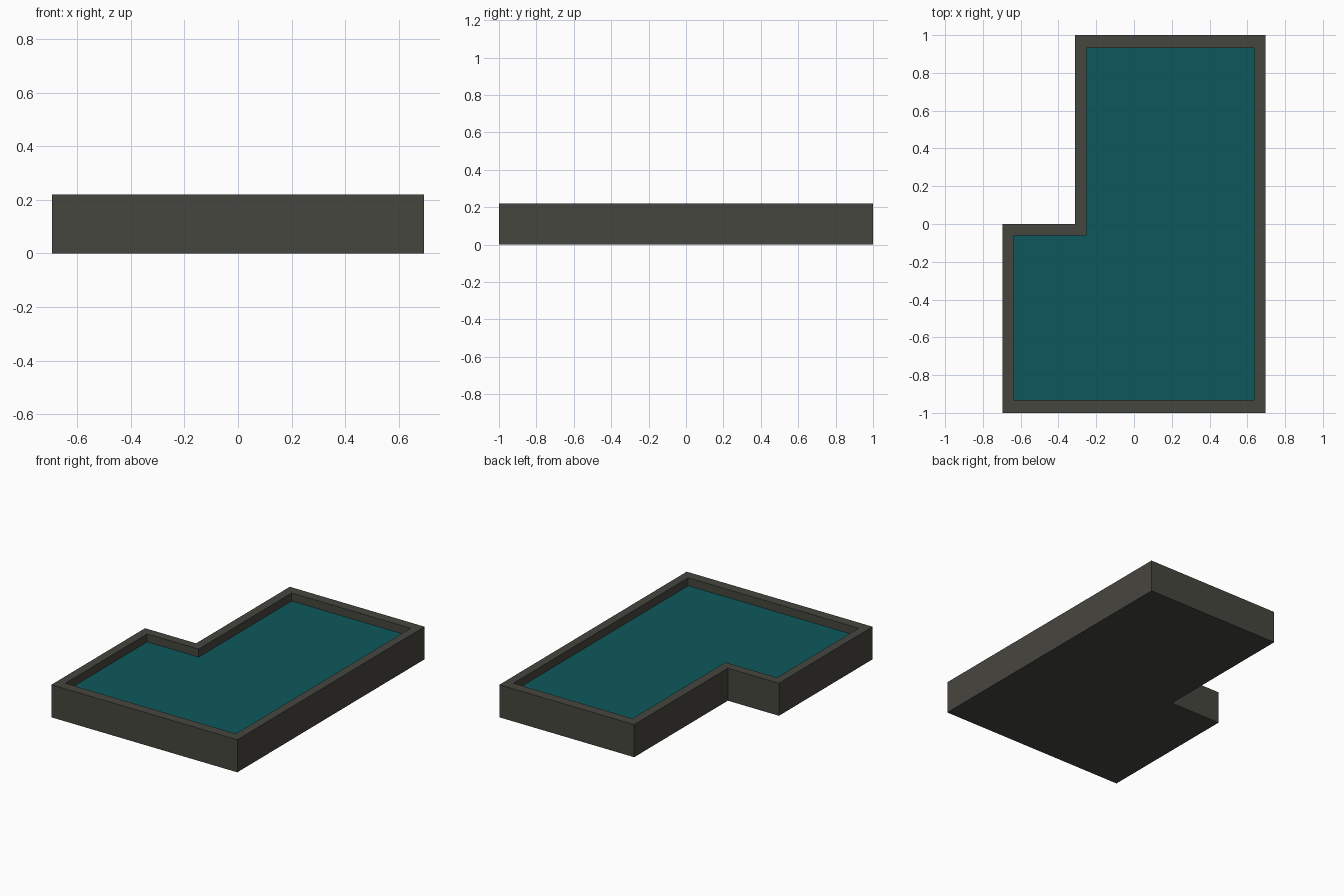
import bpy, bmesh

if "Cube" in bpy.data.objects:
    bpy.data.objects.remove(bpy.data.objects["Cube"])

RIM_Z, FLOOR_Z, WATER_Z = 0.22, 0.06, 0.166

def outline(left, right, front, back, notch_x, notch_y):
    """Counter-clockwise L-shaped outline with a notch at the back left."""
    return [(left, front), (right, front), (right, back),
            (notch_x, back), (notch_x, notch_y), (left, notch_y)]

OUTER = outline(-0.695, 0.695, -1.0, 1.0, -0.313, 0.0)
INNER = outline(-0.637, 0.637, -0.933, 0.933, -0.252, -0.06)

def material(name, color):
    m = bpy.data.materials.new(name)
    m.diffuse_color = (*color, 1)
    m.use_nodes = True
    m.node_tree.nodes["Principled BSDF"].inputs["Base Color"].default_value = m.diffuse_color
    return m

def finish(bm, name, mat):
    me = bpy.data.meshes.new(name)
    bm.to_mesh(me)
    bm.free()
    me.materials.append(mat)
    ob = bpy.data.objects.new(name, me)
    bpy.context.collection.objects.link(ob)

def loop(bm, points, z):
    return [bm.verts.new((x, y, z)) for x, y in points]

stone = material("dark stone", (0.062, 0.061, 0.050))
teal = material("teal water", (0.0045, 0.099, 0.108))

# Basin: bottom, outer walls, flat rim, inner walls, floor
bm = bmesh.new()
rings = [loop(bm, OUTER, 0), loop(bm, OUTER, RIM_Z),
         loop(bm, INNER, RIM_Z), loop(bm, INNER, FLOOR_Z)]
for a, b in zip(rings, rings[1:]):
    for i in range(len(a)):
        j = (i + 1) % len(a)
        bm.faces.new((a[i], a[j], b[j], b[i]))
bm.faces.new(rings[0][::-1])
bm.faces.new(rings[-1])
finish(bm, "pool_basin", stone)

# Water surface
bm = bmesh.new()
bm.faces.new(loop(bm, INNER, WATER_Z))
finish(bm, "water", teal)
